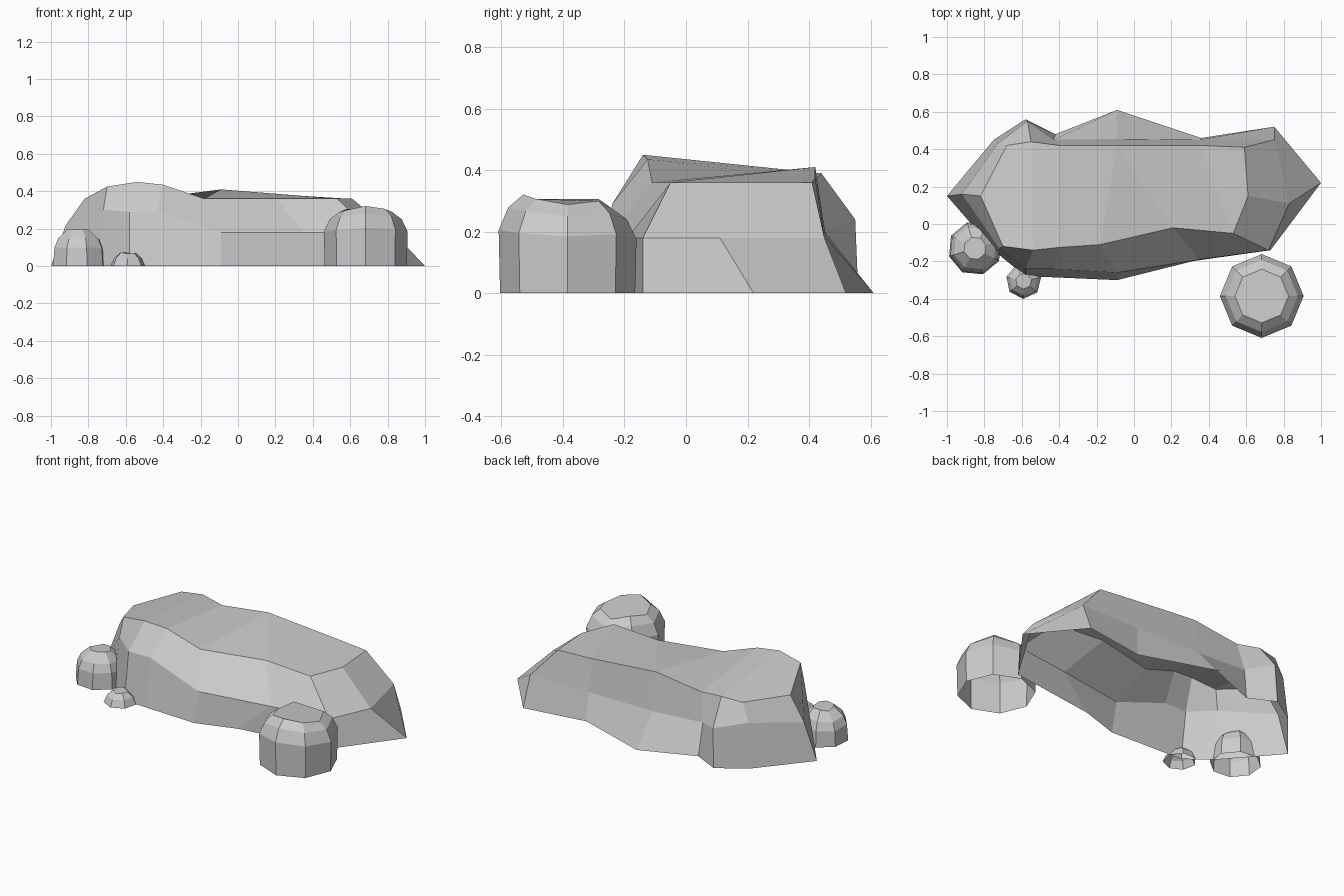
import bpy
import bmesh
from math import cos, sin, pi

cube = bpy.data.objects.get("Cube")
if cube:
    bpy.data.objects.remove(cube, do_unlink=True)

stone = bpy.data.materials.new("stone_grey")
stone.use_nodes = True
grey = (0.6, 0.6, 0.6, 1)
stone.diffuse_color = grey
stone.node_tree.nodes["Principled BSDF"].inputs["Base Color"].default_value = grey


def build_shell(name, rings, cap_faces):
    """Join rings of points, bottom to top, into an open-bottomed faceted rock."""
    bm = bmesh.new()
    loops = [[bm.verts.new(point) for point in ring] for ring in rings]
    for lower, upper in zip(loops, loops[1:]):
        count = len(lower)
        for i in range(count):
            following = (i + 1) % count
            bm.faces.new((lower[i], lower[following], upper[following], upper[i]))
    for face in cap_faces:
        bm.faces.new([loops[-1][i] for i in face])
    bmesh.ops.recalc_face_normals(bm, faces=bm.faces)
    mesh = bpy.data.meshes.new(name)
    bm.to_mesh(mesh)
    bm.free()
    mesh.materials.append(stone)
    rock = bpy.data.objects.new(name, mesh)
    bpy.context.scene.collection.objects.link(rock)
    return rock


# Large slab: ground outline, shoulder outline and top outline
ground = [(.73, -.14, 0), (1, .22, 0), (.75, .52, 0), (.36, .46, 0), (-.09, .61, 0),
          (-.42, .48, 0), (-.58, .56, 0), (-.75, .45, 0), (-1, .15, 0), (-.74, -.15, 0),
          (-.58, -.28, 0), (-.43, -.285, 0), (-.09, -.3, 0), (.16, -.22, 0)]
shoulder = [(.72, -.14, .18), (.83, .11, .18), (.75, .45, .18), (.35, .45, .18), (-.09, .455, .18),
            (-.43, .45, .2), (-.57, .55, .24), (-.73, .43, .27), (-.92, .16, .22), (-.72, -.13, .3),
            (-.58, -.24, .29), (-.43, -.24, .29), (-.09, -.26, .18), (.35, -.19, .18)]
top = [(.53, -.05, .36), (.61, .15, .36), (.59, .41, .36), (.35, .42, .375), (-.09, .42, .41),
       (-.4, .42, .37), (-.55, .44, .39), (-.68, .42, .38), (-.82, .15, .36), (-.7, -.12, .425),
       (-.54, -.14, .45), (-.4, -.125, .435), (-.18, -.11, .36), (.21, -.02, .36)]
# The top is bridged in strips from the front edge to the back edge
strips = [(0, 1, 2, 3), (0, 3, 4, 13), (13, 4, 12), (12, 4, 5, 11),
          (11, 5, 6, 10), (10, 6, 7, 9), (9, 7, 8)]
build_shell("large_rock", [ground, shoulder, top], strips)


def build_boulder(name, centre, radius, height, profile, turn, bumps):
    """Faceted dome with one side per bump; each bump scales that side's height."""
    rings = []
    sides = len(bumps)
    for reach, level in profile:
        ring = []
        for i, bump in enumerate(bumps):
            angle = turn + 2 * pi * i / sides
            ring.append((centre[0] + radius * reach * cos(angle),
                         centre[1] + radius * reach * sin(angle),
                         height * level * bump))
        rings.append(ring)
    return build_shell(name, rings, [range(sides)])


# Smaller boulders around the slab
build_boulder("big_boulder", (.683, -.385), .224, .3,
              [(.98, 0), (1, .64), (.86, .87), (.64, 1)], 0,
              [.96, 1, .92, 1.02, .96, 1, 1.07, 1.02])
build_boulder("medium_boulder", (-.85, -.13), .145, .195,
              [(1, 0), (.95, .5), (.8, .75), (.42, 1)], .3,
              [.95, 1, 1, .95, 1.02, 1, 1.02, 1])
build_boulder("small_boulder", (-.59, -.305), .095, .07,
              [(1, 0), (.8, .6), (.45, 1)], .2,
              [1, .95, 1.05, 1, 1.05, .95, 1])
